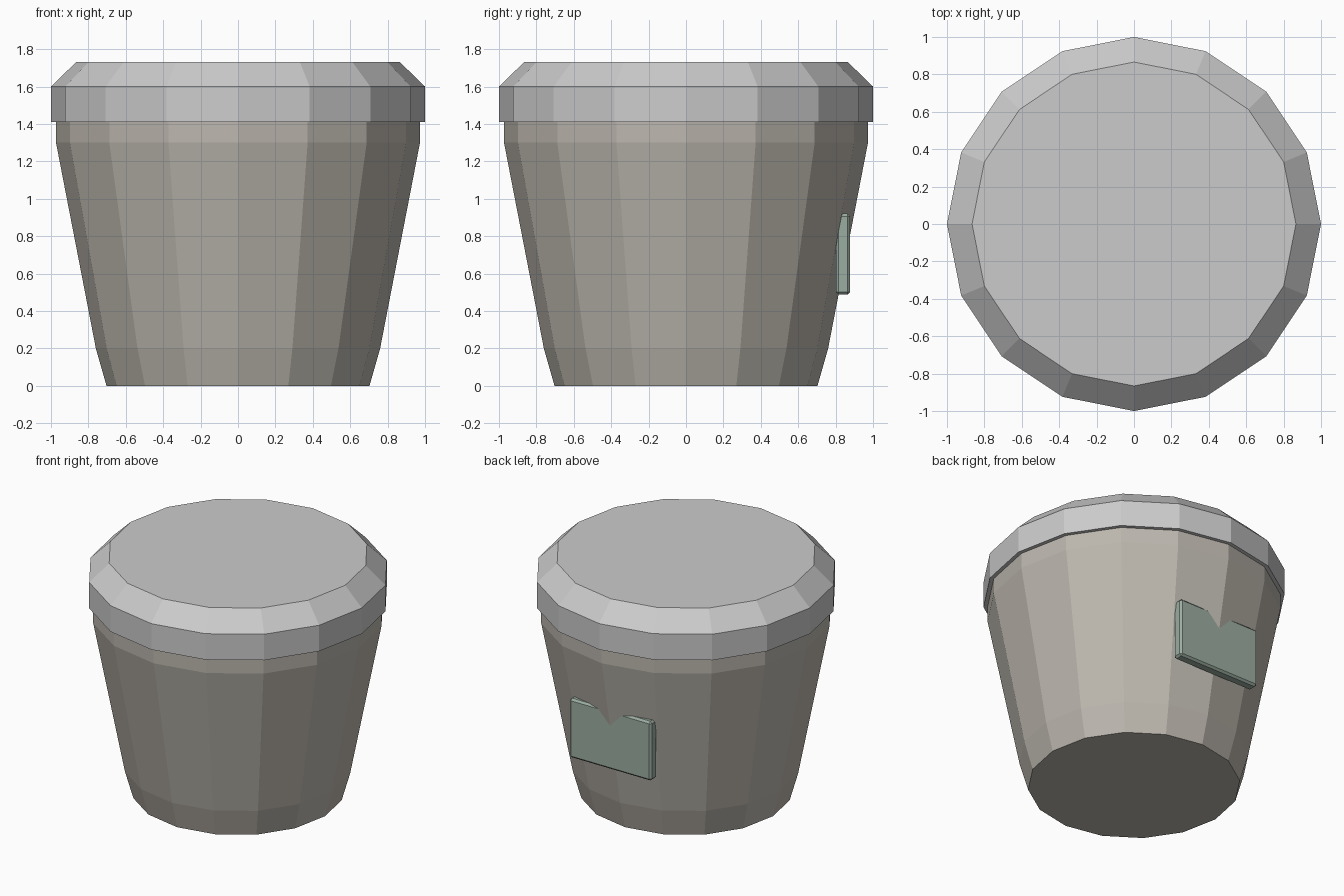
import bpy, bmesh
from math import cos, sin, tau

if "Cube" in bpy.data.objects:
    bpy.data.objects.remove(bpy.data.objects["Cube"])

SIDES = 16


def material(name, color):
    mat = bpy.data.materials.new(name)
    mat.diffuse_color = color
    mat.use_nodes = True
    mat.node_tree.nodes["Principled BSDF"].inputs["Base Color"].default_value = mat.diffuse_color
    return mat


def finish(name, bm, mat=None):
    bmesh.ops.recalc_face_normals(bm, faces=bm.faces[:])
    mesh = bpy.data.meshes.new(name)
    bm.to_mesh(mesh)
    bm.free()
    if mat:
        mesh.materials.append(mat)
    obj = bpy.data.objects.new(name, mesh)
    bpy.context.collection.objects.link(obj)
    return obj


def turned(name, profile, mat=None):
    """Closed faceted solid from (radius, height) points."""
    bm = bmesh.new()
    rings = [[bm.verts.new((r * cos(tau * i / SIDES), r * sin(tau * i / SIDES), z))
              for i in range(SIDES)] for r, z in profile]
    for low, high in zip(rings, rings[1:]):
        for i in range(SIDES):
            j = (i + 1) % SIDES
            bm.faces.new((low[i], low[j], high[j], high[i]))
    bm.faces.new(rings[0][::-1])
    bm.faces.new(rings[-1])
    return finish(name, bm, mat)


# Tapered bucket body, its top tucked just inside the lid
turned("bucket_body", [(0.703, 0), (0.76, 0.2), (0.973, 1.3), (0.973, 1.42)],
       material("warm_grey", (0.50, 0.47, 0.42, 1)))

# Chamfered lid
turned("lid", [(1.0, 1.41), (1.0, 1.6), (0.866, 1.73)])

# Flat label plate on the back, partly sunk into the body
bm = bmesh.new()
bmesh.ops.create_cube(bm, size=1)
bmesh.ops.scale(bm, vec=(0.66, 0.077, 0.432), verts=bm.verts)
bmesh.ops.translate(bm, vec=(0, 0.8395, 0.704), verts=bm.verts)
bmesh.ops.bevel(bm, geom=bm.edges[:], offset=0.014, segments=1, affect='EDGES')
finish("label_plate", bm, material("grey_green", (0.33, 0.42, 0.36, 1)))
